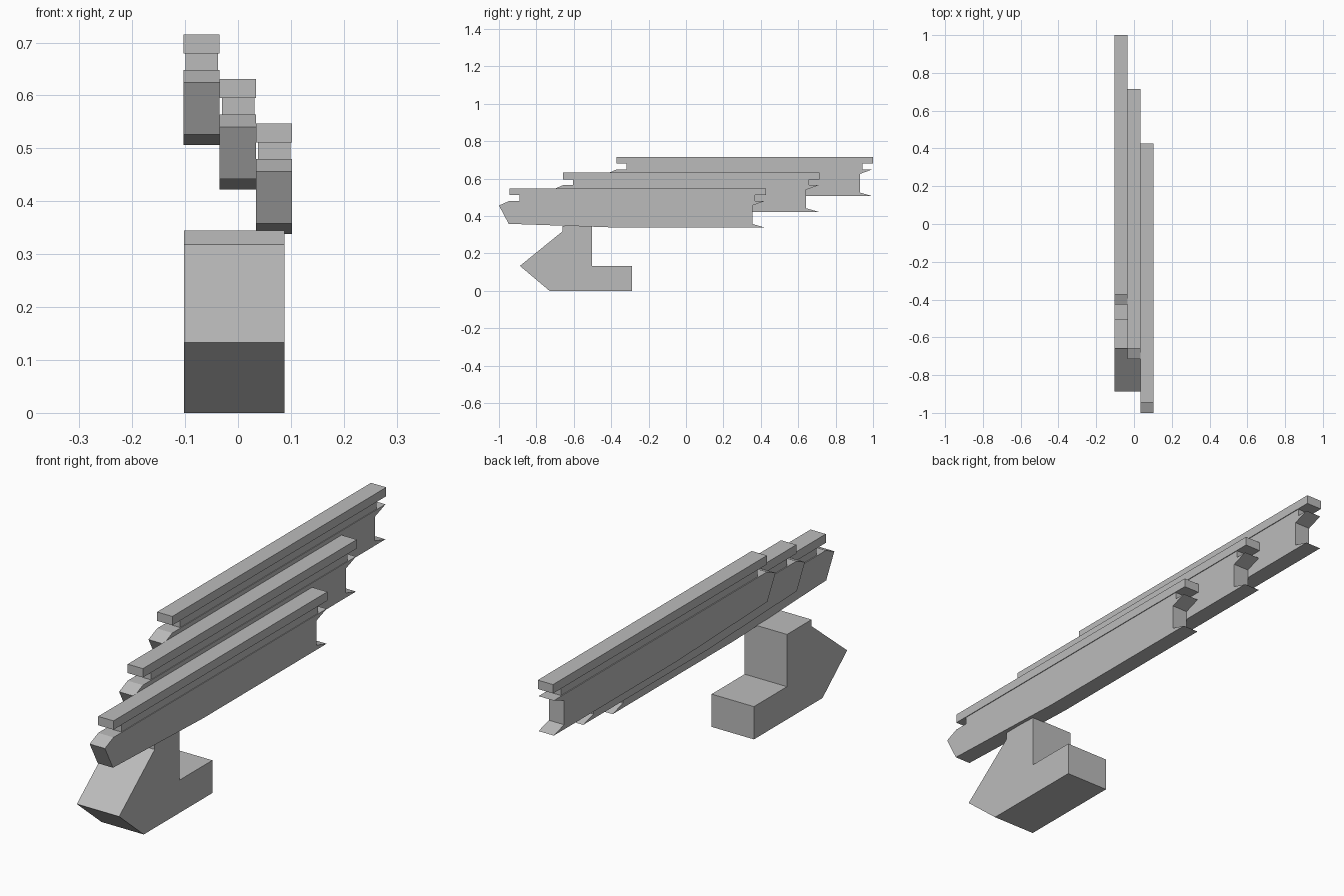
import bpy
import bmesh

if "Cube" in bpy.data.objects:
    bpy.data.objects.remove(bpy.data.objects["Cube"])

grey = bpy.data.materials.new("plain grey")
grey.diffuse_color = (0.5, 0.5, 0.5, 1.0)
grey.use_nodes = True
grey.node_tree.nodes["Principled BSDF"].inputs["Base Color"].default_value = grey.diffuse_color


def extrude_profile(name, profile, x0, x1, dy=0.0, dz=0.0):
    """Side outline given as (y, z), extruded across x."""
    bm = bmesh.new()
    face = bm.faces.new([bm.verts.new((x0, y + dy, z + dz)) for y, z in profile])
    result = bmesh.ops.extrude_face_region(bm, geom=[face])
    moved = [g for g in result["geom"] if isinstance(g, bmesh.types.BMVert)]
    bmesh.ops.translate(bm, verts=moved, vec=(x1 - x0, 0, 0))
    bmesh.ops.recalc_face_normals(bm, faces=bm.faces)
    mesh = bpy.data.meshes.new(name)
    bm.to_mesh(mesh)
    bm.free()
    mesh.materials.append(grey)
    obj = bpy.data.objects.new(name, mesh)
    bpy.context.collection.objects.link(obj)
    return obj


# Rail outlines for the lowest, right-hand rail
body = [(-0.945, 0.48), (-1.0, 0.456), (-0.948, 0.358), (-0.37, 0.338),
        (0.422, 0.338), (0.356, 0.357), (0.356, 0.456), (0.422, 0.48)]
neck = [(-0.89, 0.48), (0.37, 0.48), (0.37, 0.511), (-0.89, 0.511)]
cap = [(-0.945, 0.511), (0.427, 0.511), (0.427, 0.547), (-0.945, 0.547)]

# Three stepped rails, each further back and higher
for i, side in enumerate(("right", "middle", "left")):
    x0, x1 = 0.034 - 0.0685 * i, 0.1025 - 0.0685 * i
    dy, dz = 0.2865 * i, 0.0842 * i
    extrude_profile(side + "_rail_body", body, x0, x1, dy, dz)
    extrude_profile(side + "_rail_neck", neck, x0 + 0.004, x1 - 0.003, dy, dz)
    extrude_profile(side + "_rail_cap", cap, x0, x1, dy, dz)

# Foot block under the front of the rails
foot = [(-0.66, 0.345), (-0.502, 0.345), (-0.502, 0.133), (-0.29, 0.133),
        (-0.29, 0.0), (-0.73, 0.0), (-0.888, 0.133), (-0.66, 0.318)]
extrude_profile("foot_block", foot, -0.102, 0.088)
